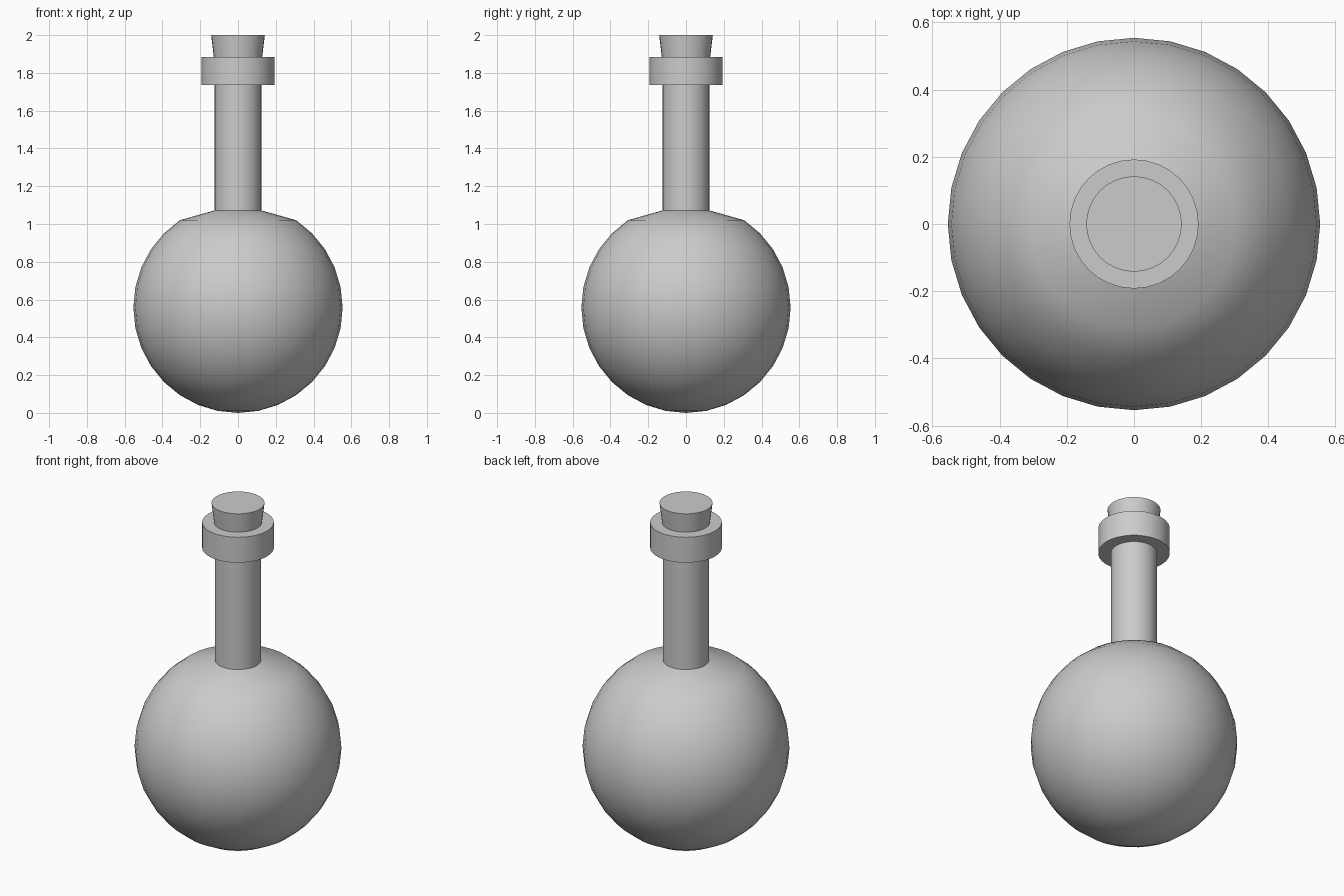
import bpy, bmesh
from math import pi, sin, cos, radians

if "Cube" in bpy.data.objects:
    bpy.data.objects.remove(bpy.data.objects["Cube"])

SEGMENTS = 32


def lathe(name, profile, segments=SEGMENTS):
    """Revolve (radius, z) points, listed bottom to top; zero radius makes a pole."""
    bm = bmesh.new()
    rings = []
    for r, z in profile:
        if r == 0:
            rings.append([bm.verts.new((0, 0, z))] * segments)
        else:
            rings.append([bm.verts.new((r * cos(2 * pi * i / segments),
                                        r * sin(2 * pi * i / segments), z))
                          for i in range(segments)])
    for low, high in zip(rings, rings[1:]):
        for i in range(segments):
            j = (i + 1) % segments
            corners = dict.fromkeys((low[i], low[j], high[j], high[i]))
            bm.faces.new(list(corners))
    # Flat caps on open ends
    if profile[0][0] > 0:
        bm.faces.new(rings[0][::-1])
    if profile[-1][0] > 0:
        bm.faces.new(rings[-1])
    bmesh.ops.recalc_face_normals(bm, faces=bm.faces)
    mesh = bpy.data.meshes.new(name)
    bm.to_mesh(mesh)
    bm.free()
    obj = bpy.data.objects.new(name, mesh)
    bpy.context.collection.objects.link(obj)
    bpy.ops.object.select_all(action='DESELECT')
    obj.select_set(True)
    bpy.context.view_layer.objects.active = obj
    bpy.ops.object.shade_smooth_by_angle(angle=radians(30))
    return obj


# Flask: coarse round bulb, sloped shoulder, straight neck and collar
R, H = 0.554, 0.557
bulb = [(0, 0)] + [(R * sin(k * pi / 16), H - H * cos(k * pi / 16)) for k in range(1, 14)]
neck = [(0.124, 1.072), (0.124, 1.735)]
collar = [(0.192, 1.735), (0.192, 1.885)]
lathe("flask", bulb + neck + collar)

# Tapered stopper resting in the collar
lathe("stopper", [(0.127, 1.875), (0.142, 2.0)])
